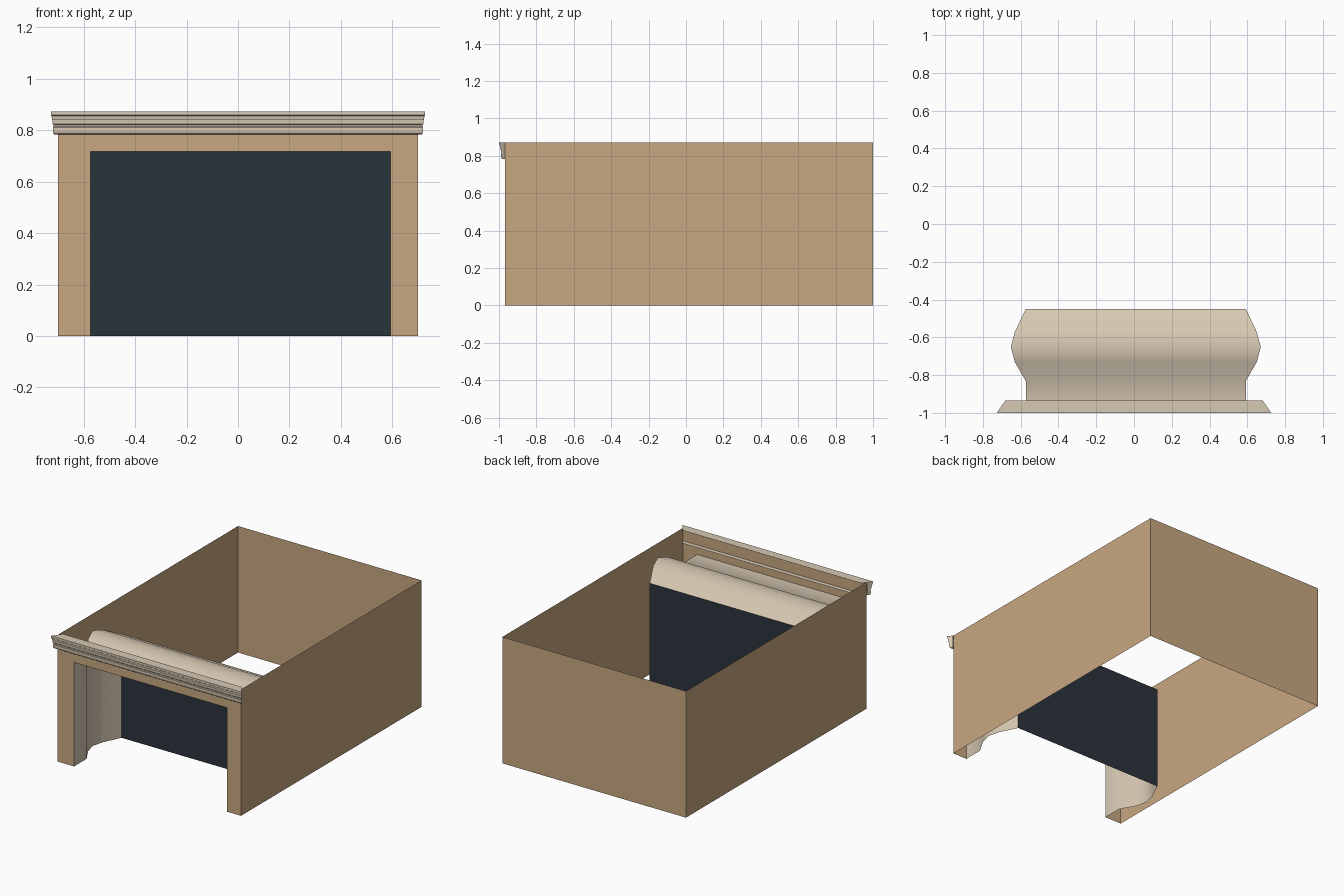
import bpy, math

if "Cube" in bpy.data.objects:
    bpy.data.objects.remove(bpy.data.objects["Cube"])

def material(name, rgb):
    m = bpy.data.materials.new(name)
    m.diffuse_color = (*rgb, 1)
    m.use_nodes = True
    m.node_tree.nodes["Principled BSDF"].inputs["Base Color"].default_value = m.diffuse_color
    return m

TAN = material("tan", (0.58, 0.39, 0.22))
BEIGE = material("beige", (0.68, 0.58, 0.45))
DARK = material("dark", (0.023, 0.033, 0.045))

def make(name, verts, faces, mat, smooth=None):
    me = bpy.data.meshes.new(name)
    me.from_pydata(verts, [], faces)
    me.update()
    me.materials.append(mat)
    ob = bpy.data.objects.new(name, me)
    bpy.context.collection.objects.link(ob)
    if smooth:
        bpy.ops.object.select_all(action='DESELECT')
        ob.select_set(True)
        bpy.context.view_layer.objects.active = ob
        bpy.ops.object.shade_smooth_by_angle(angle=math.radians(smooth))
    return ob

W, FRONT, BACK, H = 0.70, -0.967, 1.0, 0.872      # outer shell
L, R, TOP = -0.573, 0.592, 0.717                  # firebox opening

# Thin outer walls, open at top and bottom, with the opening cut in the front
walls = [(-W, FRONT, 0), (-W, FRONT, H), (W, FRONT, H), (W, FRONT, 0),
         (R, FRONT, 0), (R, FRONT, TOP), (L, FRONT, TOP), (L, FRONT, 0),
         (-W, BACK, 0), (-W, BACK, H), (W, BACK, H), (W, BACK, 0)]
make("chimney_walls", walls,
     [(0, 7, 6, 5, 4, 3, 2, 1), (3, 11, 10, 2), (11, 8, 9, 10), (8, 0, 1, 9)], TAN)

# Surround lining: (y, outward bulge) profile mitred around the opening
lining = [(FRONT, 0), (-0.831, 0), (-0.731, 0.058), (-0.651, 0.079), (-0.571, 0.058), (-0.45, 0)]
verts, faces = [], []
for y, d in lining:
    verts += [(L - d, y, 0), (L - d, y, TOP + d), (R + d, y, TOP + d), (R + d, y, 0)]
for i in range(len(lining) - 1):
    for j in range(3):
        a = i * 4 + j
        faces.append((a, a + 1, a + 5, a + 4))
make("opening_lining", verts, faces, BEIGE, 32)

# Dark panel at the back of the opening
make("back_panel", [(L, -0.45, 0), (R, -0.45, 0), (R, -0.45, TOP), (L, -0.45, TOP)],
     [(0, 1, 2, 3)], DARK)

# Mantel moulding: open (y, z) profile with slanted ends
mould = [(-0.935, H), (-1.0, H), (-1.0, 0.858), (-0.996, 0.855), (-0.994, 0.842),
         (-0.991, 0.838), (-0.990, 0.824), (-0.986, 0.820), (-0.986, 0.814),
         (-0.989, 0.810), (-0.989, 0.797), (-0.986, 0.786), (-0.982, 0.783), (-0.935, 0.783)]
verts, faces = [], []
for y, z in mould:
    x = 0.727 - 0.7 * (y + 1)
    verts += [(-x, y, z), (x, y, z)]
for i in range(len(mould) - 1):
    faces.append((2 * i, 2 * i + 2, 2 * i + 3, 2 * i + 1))

# End caps on the part of the moulding in front of the wall
for side in (-1, 1):
    x = side * (0.727 - 0.7 * (FRONT + 1))
    base = len(verts)
    pts = [(FRONT, H)] + mould[1:-1] + [(FRONT, 0.783)]
    verts += [(side * (0.727 - 0.7 * (y + 1)), y, z) for y, z in pts]
    ids = list(range(base, len(verts)))
    faces.append(ids if side > 0 else ids[::-1])
make("mantel_moulding", verts, faces, BEIGE)
